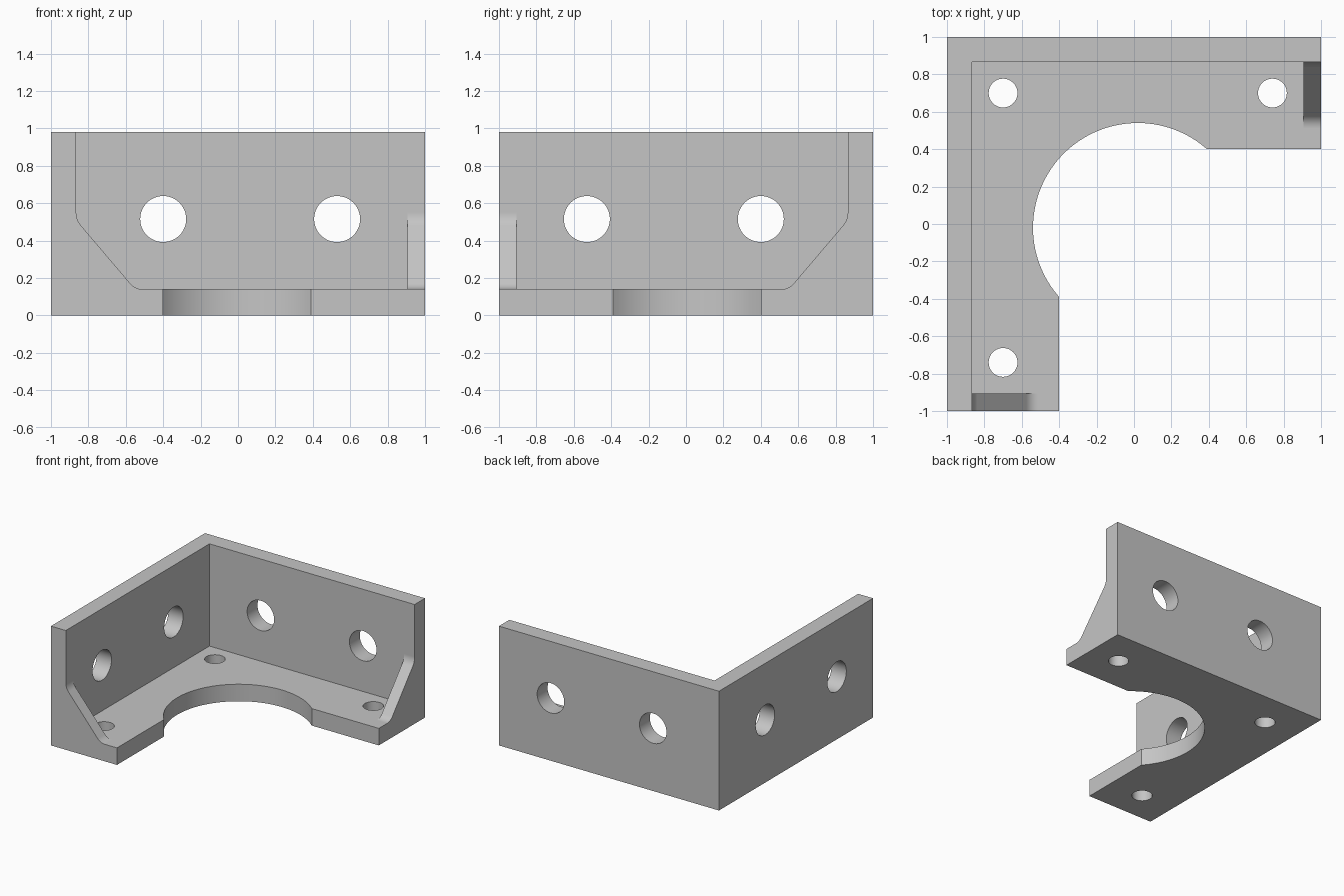
import bpy, bmesh, math
from mathutils import Vector

default = bpy.data.objects.get("Cube")
if default:
    bpy.data.objects.remove(default, do_unlink=True)

WALL = 0.865       # inner face of both walls
HEIGHT = 0.98
FLOOR = 0.14
EDGE = 0.40        # inner edge of the base plate

steel = bpy.data.materials.new("plain grey")
steel.use_nodes = True
steel.diffuse_color = (0.56, 0.56, 0.56, 1)
steel.node_tree.nodes["Principled BSDF"].inputs["Base Color"].default_value = (0.56, 0.56, 0.56, 1)


def prism(name, points, direction):
    """Extrude a closed outline of 3D points along a direction."""
    bm = bmesh.new()
    face = bm.faces.new([bm.verts.new(p) for p in points])
    out = bmesh.ops.extrude_face_region(bm, geom=[face])
    moved = [v for v in out["geom"] if isinstance(v, bmesh.types.BMVert)]
    bmesh.ops.translate(bm, verts=moved, vec=direction)
    bmesh.ops.recalc_face_normals(bm, faces=bm.faces)
    mesh = bpy.data.meshes.new(name)
    bm.to_mesh(mesh)
    bm.free()
    mesh.materials.append(steel)
    obj = bpy.data.objects.new(name, mesh)
    bpy.context.collection.objects.link(obj)
    return obj


def swap(p):
    """Mirror across the diagonal plane that the bracket is symmetric about."""
    return Vector((-p[1], -p[0], p[2]))


def fillet(before, corner, after, size, steps=8):
    """Rounded corner as a short curve between two straight edges."""
    corner = Vector(corner)
    a = corner + (Vector(before) - corner).normalized() * size
    b = corner + (Vector(after) - corner).normalized() * size
    return [a * (1 - t) ** 2 + corner * 2 * t * (1 - t) + b * t * t
            for t in (i / steps for i in range(steps + 1))]


def combine(target, other, operation):
    mod = target.modifiers.new(operation.lower(), 'BOOLEAN')
    mod.operation, mod.solver, mod.object = operation, 'EXACT', other
    bpy.context.view_layer.objects.active = target
    bpy.ops.object.modifier_apply(modifier=mod.name)
    bpy.data.objects.remove(other, do_unlink=True)


# Two walls meeting at the back corner
outline = [(-1, -1), (-WALL, -1), (-WALL, WALL), (1, WALL), (1, 1), (-1, 1)]
bracket = prism("corner_bracket", [(x, y, 0) for x, y in outline], (0, 0, HEIGHT))

# Base plate with the large round cut-out
start, end = math.radians(46.6), math.radians(223.4)
start = math.asin((EDGE + 0.02) / 0.56)
end = 1.5 * math.pi - start
arc = [(0.02 + 0.56 * math.cos(a), -0.02 + 0.56 * math.sin(a))
       for a in (start + (end - start) * i / 64 for i in range(65))]
outline = [(1, EDGE)] + arc + [(-EDGE, -1), (-0.95, -1), (-0.95, 0.95), (1, 0.95)]
plate = prism("base_plate", [(x, y, 0) for x, y in outline], (0, 0, FLOOR))
combine(bracket, plate, 'UNION')

# Sloped gusset at the free end of each wall
top, foot = (-WALL, -1, 0.51), (-0.55, -1, FLOOR)
profile = (fillet((-WALL, -1, HEIGHT), top, foot, 0.04)
           + fillet(top, foot, (0, -1, FLOOR), 0.04))
profile += [Vector((-0.51, -1, 0.07)), Vector((-0.93, -1, 0.07)), Vector((-0.93, -1, 0.55))]
thickness = Vector((0, 0.095, 0))
combine(bracket, prism("front_gusset", profile, thickness), 'UNION')
combine(bracket, prism("side_gusset", [swap(p) for p in profile], swap(thickness)), 'UNION')


# Bolt holes
def drill(centre, axis, radius):
    axis = Vector(axis)
    u = axis.orthogonal().normalized()
    v = axis.normalized().cross(u)
    ring = [Vector(centre) - axis / 2 + radius * (u * math.cos(a) + v * math.sin(a))
            for a in (math.tau * i / 48 for i in range(48))]
    combine(bracket, prism("hole_cutter", ring, axis), 'DIFFERENCE')


for x in (-0.40, 0.53):
    centre, axis = Vector((x, 0.93, 0.515)), Vector((0, 0.3, 0))
    drill(centre, axis, 0.123)
    drill(swap(centre), swap(axis), 0.123)
for x, y in ((-0.70, 0.70), (0.74, 0.70), (-0.70, -0.74)):
    drill((x, y, 0.07), (0, 0, 0.3), 0.077)

# Merge leftover coplanar seams
bm = bmesh.new()
bm.from_mesh(bracket.data)
bmesh.ops.remove_doubles(bm, verts=bm.verts, dist=0.0001)
bmesh.ops.dissolve_limit(bm, angle_limit=math.radians(0.5), verts=bm.verts, edges=bm.edges)
bm.to_mesh(bracket.data)
bm.free()

# Smooth round surfaces, crisp edges
bpy.ops.object.select_all(action='DESELECT')
bracket.select_set(True)
bpy.context.view_layer.objects.active = bracket
bpy.ops.object.shade_smooth_by_angle(angle=math.radians(30))
normals = bracket.modifiers.new("flat face normals", 'WEIGHTED_NORMAL')
normals.keep_sharp = True
